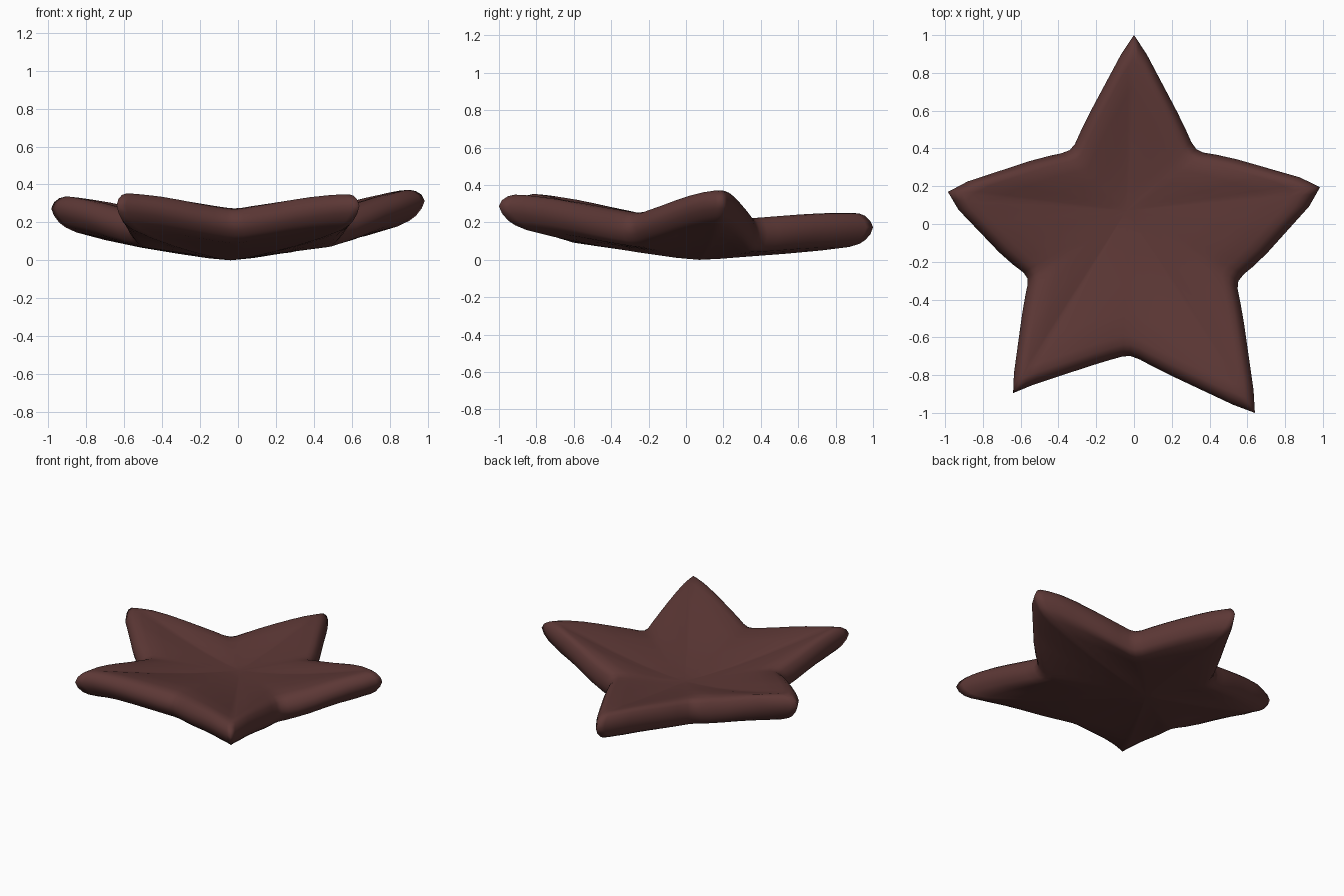
import bpy, bmesh, math
from mathutils import Vector

if "Cube" in bpy.data.objects:
    bpy.data.objects.remove(bpy.data.objects["Cube"])

# Star outline: tips and notches alternate (x, y, height of the rim's mid line)
KEYS = [(0, 1, .18), (-.33, .385, .14), (-.985, .17, .28), (-.555, -.28, .17),
        (-.64, -.895, .297), (-.02, -.69, .20), (.64, -1, .293), (.54, -.30, .172),
        (.985, .195, .32), (.325, .385, .14)]
# Slight outward bulge of each side
BULGE = [.012, .02, .025, .01, -.008, .01, .01, .025, .02, .012]
STEPS = [0, .08, .17, .33, .5, .67, .83, .94]
CENTRE = Vector((-.04, .07, .088))
HALF = .085   # half thickness of the body

# Dense outline; bulge rises quickly beside each tip so the points look rounded
outline = []
for i, key in enumerate(KEYS):
    a, b = Vector(key), Vector(KEYS[(i + 1) % 10])
    side = (b - a).xy
    normal = Vector((-side.y, side.x, 0)).normalized()
    if normal.dot((a + b) / 2 - CENTRE) < 0:
        normal = -normal
    for t in STEPS:
        from_tip = t if i % 2 == 0 else 1 - t
        rise = min(1, from_tip / .17) * min(1, (1 - from_tip) / .25)
        p = a.lerp(b, t) + normal * BULGE[i] * rise
        # arms stay high near the tip and ease into the notch
        ease = .5 - .5 * math.cos(math.pi * t)
        p.z = a.z + (b.z - a.z) * (.4 * t + .6 * ease) + .012 * math.sin(math.pi * t)
        outline.append(p)
n = len(outline)

# Round the notches
for i in range(1, 10, 2):
    j = i * len(STEPS)
    outline[j] = outline[j] * .5 + (outline[j - 1] + outline[(j + 1) % n]) * .25

# Cross-section from rounded rim to centre: (radial scale, share of thickness)
SECTION = [(.985, .42), (.955, .78), (.92, .98), (.86, 1.1), (.7, 1.1), (.5, 1.05),
           (.3, 1), (.12, 1)]
RINGS = [(s, h) for s, h in reversed(SECTION)] + [(1, 0)] + [(s, -h) for s, h in SECTION]


def soft_heights(s):
    """Rim heights, blended around the star more strongly towards the middle."""
    z = [p.z for p in outline]
    for _ in range(int((1 - s) * 24)):
        z = [(z[j - 1] + 2 * z[j] + z[(j + 1) % n]) / 4 for j in range(n)]
    return z


bm = bmesh.new()
rings = []
for s, h in RINGS:
    ring = []
    for p, z in zip(outline, soft_heights(s)):
        q = CENTRE.lerp(p, s)
        # the arms curl upward away from the middle
        half = HALF if h > 0 else HALF * .96
        q.z = CENTRE.z + (z - CENTRE.z) * s ** 1.3 + h * half
        ring.append(bm.verts.new(q))
    rings.append(ring)
for r0, r1 in zip(rings, rings[1:]):
    for j in range(n):
        bm.faces.new((r0[j], r0[(j + 1) % n], r1[(j + 1) % n], r1[j]))
for ring, h in ((rings[0], HALF), (rings[-1], -HALF * .96)):
    c = bm.verts.new(CENTRE + Vector((0, 0, h)))
    for j in range(n):
        bm.faces.new((ring[j], ring[(j + 1) % n], c))
bmesh.ops.recalc_face_normals(bm, faces=bm.faces)

# Stand the body on the ground
low = min(v.co.z for v in bm.verts)
bmesh.ops.translate(bm, verts=bm.verts, vec=(0, 0, -low))

mesh = bpy.data.meshes.new("star_body")
bm.to_mesh(mesh)
bm.free()
mat = bpy.data.materials.new("dark reddish brown")
mat.diffuse_color = (.108, .039, .036, 1)
mat.use_nodes = True
mat.node_tree.nodes["Principled BSDF"].inputs["Base Color"].default_value = mat.diffuse_color
mesh.materials.append(mat)
star = bpy.data.objects.new("star_body", mesh)
bpy.context.collection.objects.link(star)
for poly in mesh.polygons:
    poly.use_smooth = True
